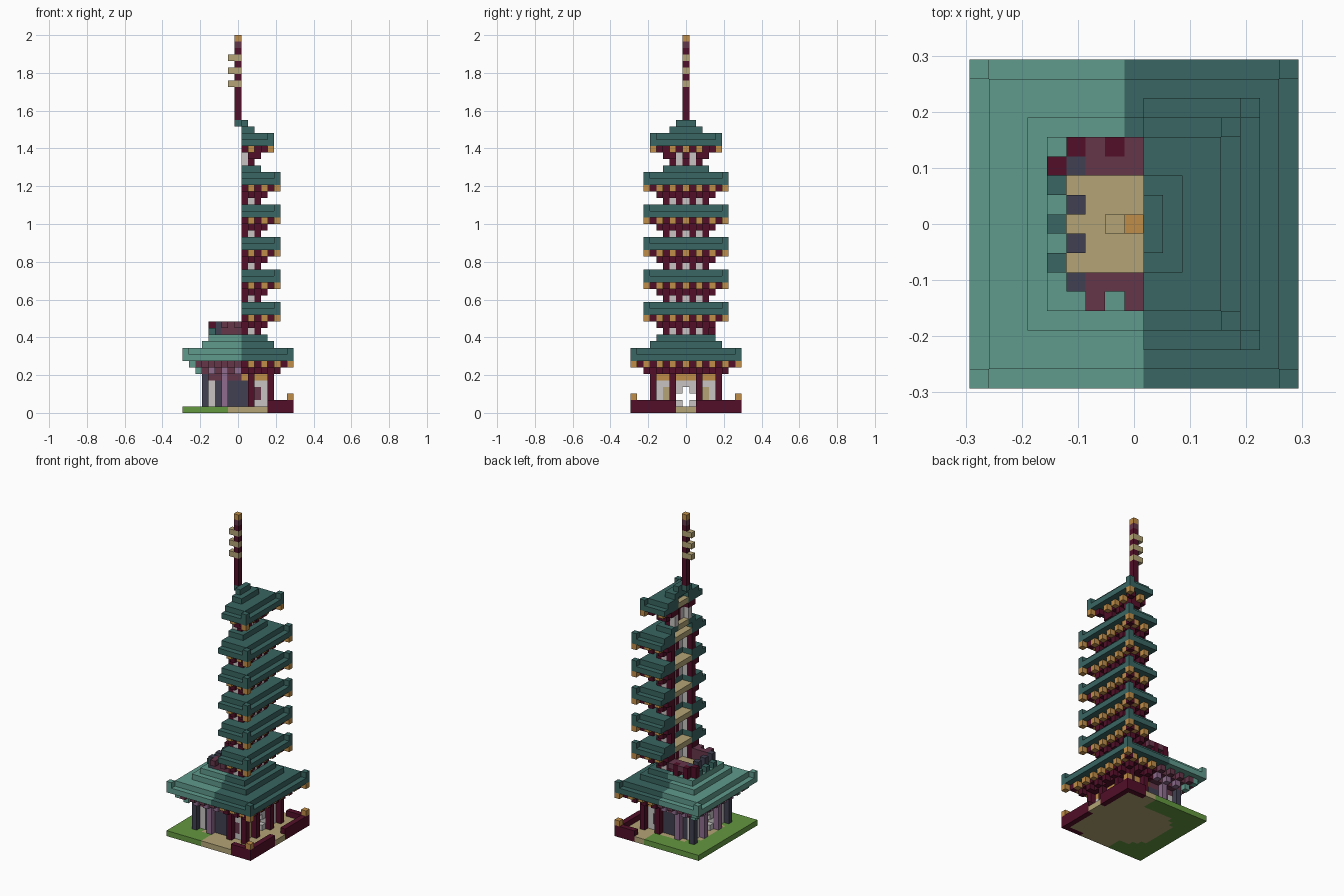
import bpy, bmesh
from mathutils import Vector

if "Cube" in bpy.data.objects:
    bpy.data.objects.remove(bpy.data.objects["Cube"], do_unlink=True)

V = 2 / 58  # edge of one block
COLOURS = {"maroon": "520F28", "plum": "66364A", "dark_teal": "386662",
           "light_teal": "609B8C", "gold": "C08D48", "tan": "B3A476",
           "green": "649840", "white": "C8C4C4", "slate": "404052", "purple": "8E6C8E"}
NAMES = list(COLOURS)


def make_material(name, code):
    parts = [int(code[i:i + 2], 16) / 255 for i in (0, 2, 4)]
    rgba = [c / 12.92 if c < 0.04 else ((c + 0.055) / 1.055) ** 2.4 for c in parts] + [1]
    mat = bpy.data.materials.new(name)
    mat.use_nodes = True
    mat.diffuse_color = rgba
    mat.node_tree.nodes["Principled BSDF"].inputs["Base Color"].default_value = rgba
    return mat


MATS = [make_material(n, c) for n, c in COLOURS.items()]
AXES = [Vector(a) for a in ((1, 0, 0), (0, 1, 0), (0, 0, 1))]


def fill(part, xs, ys, zs, colour, rule=None):
    """Fill an inclusive range of blocks; colour may be a function of i, j, k."""
    for i in range(xs[0], xs[1] + 1):
        for j in range(ys[0], ys[1] + 1):
            for k in range(zs[0], zs[1] + 1):
                if rule is None or rule(i, j):
                    c = colour(i, j, k) if callable(colour) else colour
                    if c:
                        part[i, j, k] = c


def square(part, r, zs, colour, rule=None):
    fill(part, (-r, r), (-r, r), zs, colour, rule)


def ring(r, x_min=-9):
    return lambda i, j: max(abs(i), abs(j)) == r and i >= x_min


def corner(r, x_min=-9):
    return lambda i, j: abs(i) == abs(j) == r and i >= x_min


def studs(r, x_min=-9):
    # every second block on a ring
    return lambda i, j: ring(r, x_min)(i, j) and min(abs(i), abs(j)) % 2 == 0 and min(abs(i), abs(j)) < r


def build(name, cells):
    """Turn blocks into a mesh holding only the outer faces."""
    bm = bmesh.new()
    for cell, colour in cells.items():
        c = Vector(cell)
        centre = Vector((c.x, c.y, c.z + 0.5))
        for a in range(3):
            u, w = AXES[(a + 1) % 3] / 2, AXES[(a + 2) % 3] / 2
            for s in (1, -1):
                n = AXES[a] * s
                if tuple(int(t) for t in c + n) in cells:
                    continue
                m = centre + n / 2
                pts = [m - u - w, m + u - w, m + u + w, m - u + w]
                face = bm.faces.new([bm.verts.new(p * V) for p in pts[::s]])
                face.material_index = NAMES.index(colour)
    bmesh.ops.remove_doubles(bm, verts=bm.verts, dist=0.001)
    mesh = bpy.data.meshes.new(name)
    bm.to_mesh(mesh)
    bm.free()
    for mat in MATS:
        mesh.materials.append(mat)
    bpy.context.collection.objects.link(bpy.data.objects.new(name, mesh))


def aged(dark, pale):
    return lambda i, j, k: dark if i >= 1 else pale


# Ground: grass on one side, sand around and under the hall
ground = {}
square(ground, 8, (0, 0), lambda i, j, k:
       "tan" if (i >= -1 and j < 6) or i >= 3 or i * i + j * j < 36 else "green")
build("ground", ground)

# Low boundary wall with gold corner caps
fence = {}
for s in (-1, 1):
    fill(fence, (5, 8), (8 * s, 8 * s), (0, 1), "maroon")
    fill(fence, (8, 8), (min(2 * s, 8 * s), max(2 * s, 8 * s)), (0, 1), "maroon")
    fence[8, 8 * s, 2] = "gold"
for cell in fence:
    ground.pop(cell, None)
bpy.data.objects.remove(bpy.data.objects["ground"])
build("ground", ground)
build("boundary_wall", fence)


# Ground floor hall
def hall_colour(i, j, k):
    if abs(i) == 4 and (j == 0 and k <= 3 or abs(j) == 1 and k == 2):
        return None
    if k == 5:
        return "gold" if i >= 1 else "plum"
    if abs(j) == 4 and abs(i) <= 1:
        return "slate"
    if abs(j) == 4 and i in (1, 3) and k in (2, 3):
        return "plum"
    if i == 4 and abs(j) == 3 and k <= 3:
        return "tan"
    if i == -3:
        return "slate"
    return "white"


hall = {}
square(hall, 4, (1, 5), hall_colour, ring(4))
build("hall_walls", hall)

pillars = {}
square(pillars, 5, (1, 5),
       lambda i, j, k: "maroon" if i >= 1 else "slate" if abs(i) == abs(j) else "purple",
       lambda i, j: ring(5)(i, j) and min(abs(i), abs(j)) in (2, 5))
build("hall_pillars", pillars)

brackets = {}
square(brackets, 5, (6, 6), aged("maroon", "plum"), lambda i, j: max(abs(i), abs(j)) >= 4)
square(brackets, 6, (6, 6), aged("maroon", "purple"), studs(6))
square(brackets, 6, (6, 7), aged("maroon", "light_teal"), corner(6))
square(brackets, 6, (7, 7), aged("maroon", "plum"),
       lambda i, j: max(abs(i), abs(j)) in (5, 6) and abs(i) + abs(j) < 12)
square(brackets, 7, (7, 7), aged("gold", "plum"), studs(7))
square(brackets, 7, (7, 7), aged("maroon", "light_teal"), corner(7))
square(brackets, 8, (7, 7), "gold", corner(8, 1))
build("hall_brackets", brackets)


# Wide lower roof, pale on one side
def roof_colour(i, j, k):
    return "light_teal" if i <= (-1 if j >= 5 else 0) else "dark_teal"


low_roof = {}
square(low_roof, 8, (8, 8), roof_colour)
square(low_roof, 7, (9, 9), roof_colour)
square(low_roof, 8, (9, 9), roof_colour, corner(8))
square(low_roof, 5, (10, 10), roof_colour)
square(low_roof, 4, (11, 11), roof_colour)
fill(low_roof, (-3, 2), (-2, 2), (11, 11), "tan")
build("lower_roof", low_roof)

# Unfinished half of the second storey
stub = {}
for s in (-1, 1):
    fill(stub, (-2, 0), (3 * s, 3 * s), (12, 13), "plum")
    for y in (1, 3):
        fill(stub, (-3, -3), (y * s, y * s), (12, 13), "slate")
    for x in (-2, 0):
        stub[x, 4 * s, 13] = "plum"
    stub[-4, 2 * s, 12] = "dark_teal"
stub[-4, 0, 12] = "dark_teal"
for x, y in ((-4, 3), (-3, 4), (-1, 4)):
    fill(stub, (x, x), (y, y), (12, 13), "maroon")
build("unfinished_storey", stub)


# Upper storeys, cut open along the middle
def storey(number, z, w, h):
    walls, eaves, roof = {}, {}, {}
    square(walls, w, (z, z + 1), lambda i, j, k:
           "white" if (min(abs(i), abs(j)) + w) % 2 and abs(i) != abs(j) else "maroon", ring(w, 1))
    square(eaves, w + 1, (z + 1, z + 1), "maroon", studs(w + 1, 1))
    square(eaves, w + 1, (z + 1, z + 1), "maroon", corner(w + 1, 1))
    square(eaves, w + 1, (z + 2, z + 2), "maroon",
           lambda i, j: i >= 1 and max(abs(i), abs(j)) >= w)
    square(eaves, w + 2, (z + 2, z + 2), "gold", studs(w + 2, 1))
    square(eaves, w + 2, (z + 2, z + 2), "maroon", corner(w + 2, 1))
    square(eaves, h, (z + 2, z + 2), "gold", corner(h, 1))
    square(roof, h - 1, (z + 3, z + 4), "dark_teal",
           lambda i, j: i >= 1 and max(abs(i), abs(j)) >= w)
    square(roof, h, (z + 3, z + 3), "dark_teal", ring(h, 1))
    square(roof, h, (z + 3, z + 4), "dark_teal", corner(h, 1))
    square(roof, w - 1, (z + 3, z + 3), "tan", lambda i, j: i >= 1)
    for label, cells in (("walls", walls), ("eaves", eaves), ("roof", roof)):
        build(f"storey_{number}_{label}", cells)


for n in range(5):
    storey(n + 2, 12 + 5 * n, 3, 6)
storey(7, 38, 2, 5)

# Step below the top storey and the cap above it
cap = {}
fill(cap, (1, 3), (-3, 3), (37, 37), "dark_teal")
fill(cap, (1, 1), (-1, 1), (37, 37), "tan")
fill(cap, (1, 2), (-2, 2), (43, 43), "dark_teal")
fill(cap, (1, 1), (-1, 1), (44, 44), "dark_teal")
cap[0, 0, 44] = "dark_teal"
build("roof_cap", cap)

# Mast with side rings and a gold tip
mast = {}
fill(mast, (0, 0), (0, 0), (45, 55), "maroon")
for k in (50, 52, 54):
    fill(mast, (-1, 0), (0, 0), (k, k), "tan")
mast[0, 0, 56] = "plum"
mast[0, 0, 57] = "gold"
build("mast", mast)
